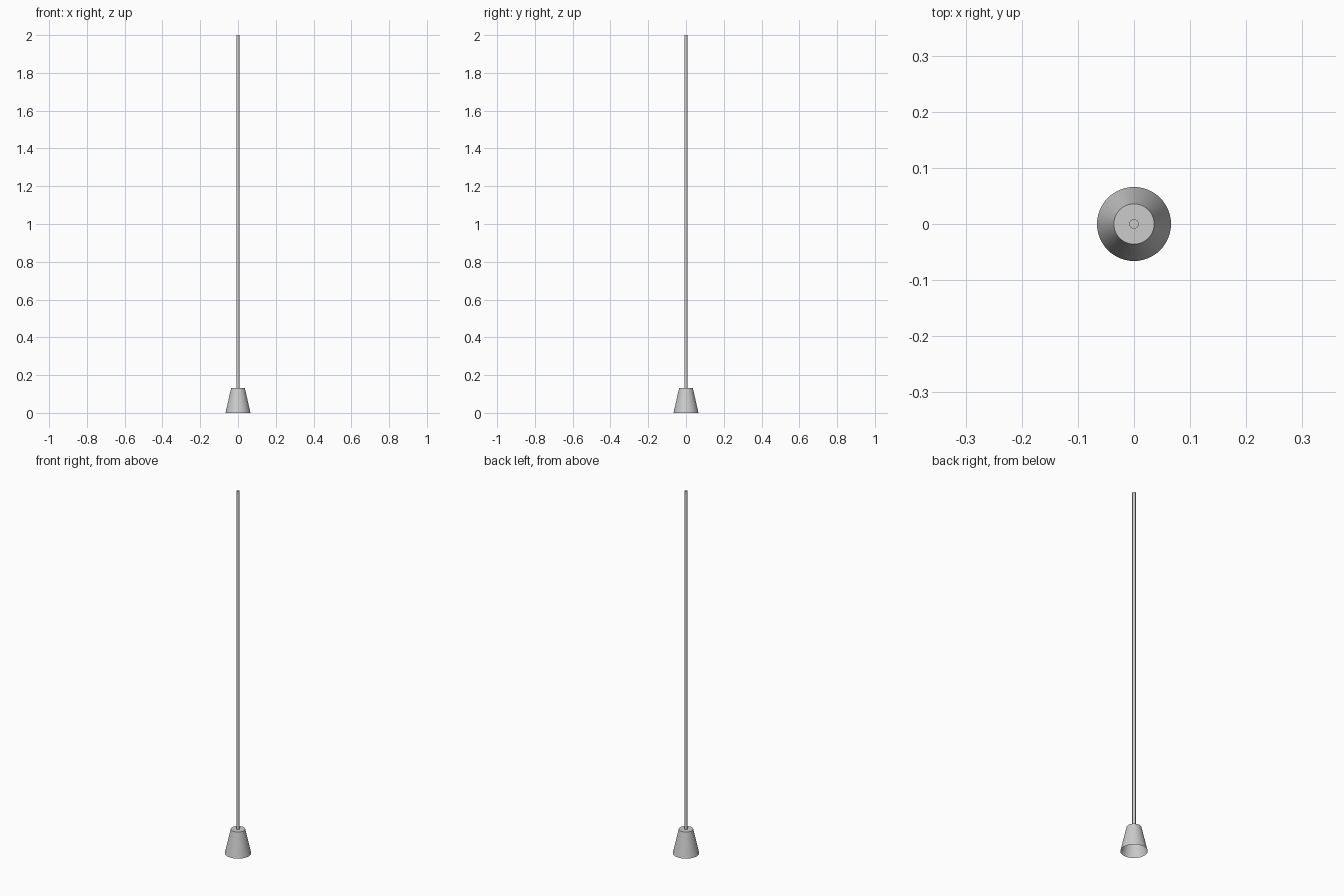
import bpy, math

if "Cube" in bpy.data.objects:
    bpy.data.objects.remove(bpy.data.objects["Cube"])

SHADE_H = 0.133


def lathe(name, profile, segments):
    """Revolve (radius, z) points around z; a zero radius becomes a single pole."""
    verts, rings, faces = [], [], []
    for r, z in profile:
        n = segments if r > 0 else 1
        start = len(verts)
        for i in range(n):
            a = 2 * math.pi * i / segments
            verts.append((r * math.cos(a), r * math.sin(a), z))
        rings.append([start + i % n for i in range(segments)])
    for lo, hi in zip(rings, rings[1:]):
        for i in range(segments):
            j = (i + 1) % segments
            face = dict.fromkeys((lo[i], lo[j], hi[j], hi[i]))
            faces.append(list(face))
    mesh = bpy.data.meshes.new(name)
    mesh.from_pydata(verts, [], faces)
    obj = bpy.data.objects.new(name, mesh)
    bpy.context.collection.objects.link(obj)
    bpy.ops.object.select_all(action='DESELECT')
    obj.select_set(True)
    bpy.context.view_layer.objects.active = obj
    bpy.ops.object.shade_smooth_by_angle(angle=math.radians(30))
    return obj


# Tapered lamp shade: thin shell, closed on top, open below
lathe("lamp_shade", [(0.066, 0), (0.036, SHADE_H), (0, SHADE_H)], 48)

# Long hanging rod, capped at the ceiling end
lathe("hanging_rod", [(0.0085, SHADE_H), (0.0085, 2.0), (0, 2.0)], 24)
